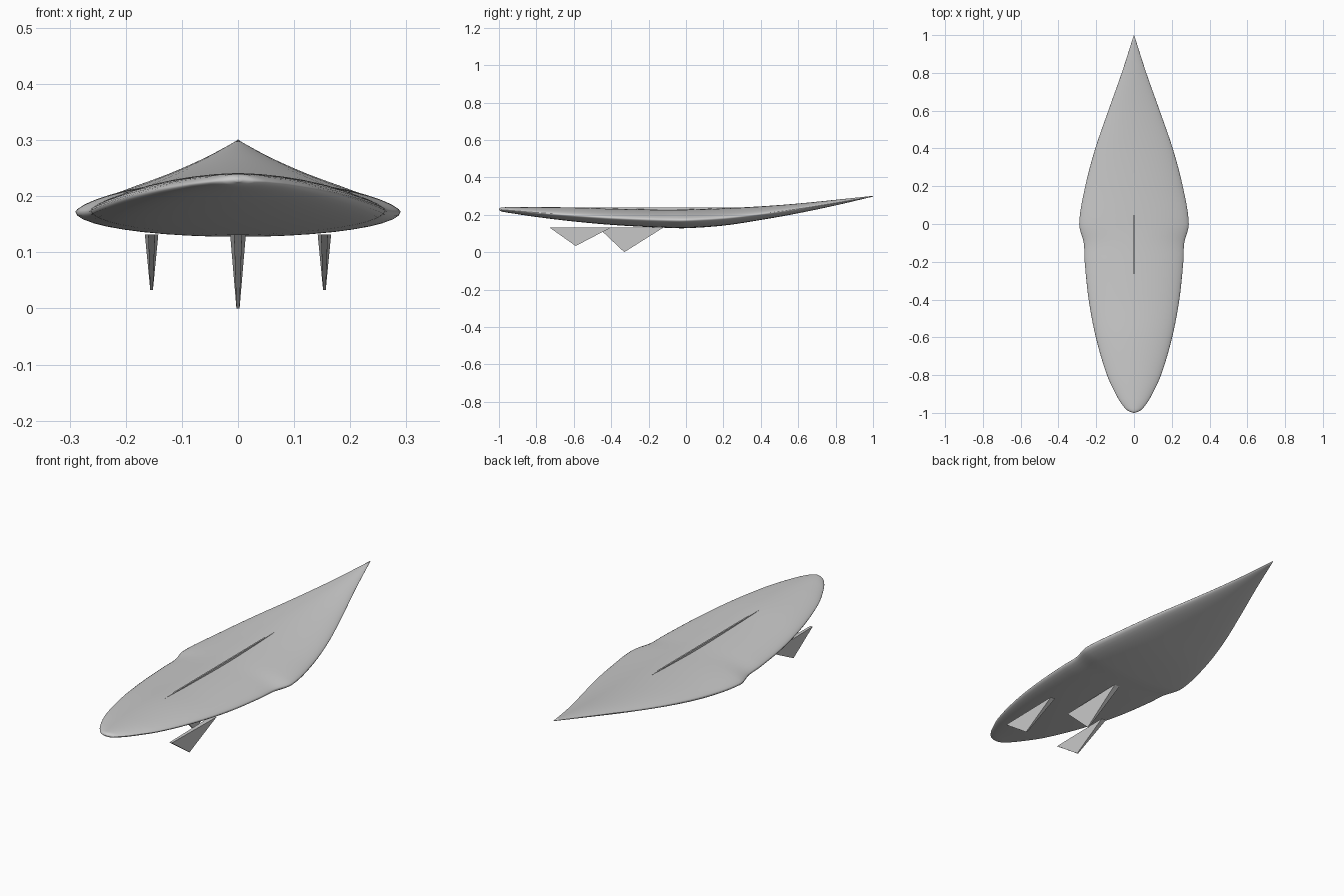
import bpy
import bmesh
from math import sin, cos, pi

cube = bpy.data.objects.get("Cube")
if cube:
    bpy.data.objects.remove(cube)

grey = bpy.data.materials.new("light grey")
grey.use_nodes = True
grey.diffuse_color = (0.6, 0.6, 0.6, 1)
grey.node_tree.nodes["Principled BSDF"].inputs["Base Color"].default_value = (0.6, 0.6, 0.6, 1)


def make_object(name, bm):
    bmesh.ops.recalc_face_normals(bm, faces=bm.faces)
    mesh = bpy.data.meshes.new(name)
    bm.to_mesh(mesh)
    bm.free()
    mesh.materials.append(grey)
    ob = bpy.data.objects.new(name, mesh)
    bpy.context.collection.objects.link(ob)
    return ob


# Stations along the board: y, half width, underside z, deck z
STATIONS = [
    (-1.0, 0.004, 0.226, 0.233), (-0.99, 0.03, 0.219, 0.238),
    (-0.97, 0.052, 0.214, 0.24), (-0.92, 0.086, 0.206, 0.241),
    (-0.8, 0.143, 0.188, 0.241), (-0.6, 0.202, 0.164, 0.239),
    (-0.4, 0.24, 0.146, 0.233), (-0.2, 0.261, 0.134, 0.229),
    (-0.1, 0.266, 0.13, 0.228), (0.0, 0.29, 0.128, 0.229),
    (0.2, 0.258, 0.142, 0.235), (0.4, 0.205, 0.172, 0.245),
    (0.6, 0.136, 0.208, 0.26), (0.8, 0.065, 0.25, 0.28),
    (1.0, 0.001, 0.297, 0.301),
]


def tangent(i, k):
    a, b = STATIONS[max(i - 1, 0)], STATIONS[min(i + 1, len(STATIONS) - 1)]
    return (b[k] - a[k]) / (b[0] - a[0])


def smooth_stations(steps):
    """Hermite interpolation between the stations."""
    for i in range(len(STATIONS) - 1):
        a, b = STATIONS[i], STATIONS[i + 1]
        d = b[0] - a[0]
        for s in range(steps):
            t = s / steps
            h = t * t * (3 - 2 * t)
            row = [a[0] + d * t]
            for k in (1, 2, 3):
                row.append(a[k] + (b[k] - a[k]) * h
                           + d * t * (1 - t) * ((1 - t) * tangent(i, k) - t * tangent(i + 1, k)))
            yield row
    yield STATIONS[-1]


# Board: lofted rounded sections with a soft crowned deck
SIDES = 40
bm = bmesh.new()
rings = []
for y, w, low, high in smooth_stations(6):
    rail = low + (high - low) * 0.44
    ring = []
    for j in range(SIDES):
        a = 2 * pi * j / SIDES
        s = sin(a)
        z = rail + (high - rail) * s ** 1.35 if s > 0 else rail + (rail - low) * s
        ring.append(bm.verts.new((w * cos(a), y, z)))
    rings.append(ring)
for r, q in zip(rings, rings[1:]):
    for j in range(SIDES):
        k = (j + 1) % SIDES
        bm.faces.new((r[j], r[k], q[k], q[j]))
bm.faces.new(rings[0])
bm.faces.new(rings[-1])
board = make_object("board", bm)
for p in board.data.polygons:
    p.use_smooth = True


# Straight stringer strip that shows where the deck dips
bm = bmesh.new()
bmesh.ops.create_cube(bm, size=1)
for v in bm.verts:
    v.co = (v.co.x * 0.007, v.co.y * 0.86 - 0.14, 0.23 + v.co.z * 0.016)
make_object("stringer", bm)


# Fins: triangular blades tapering down to a point
def fin(name, x, y_front, y_back, y_tip, z_tip, half):
    bm = bmesh.new()
    sides = []
    for s in (-1, 1):
        sides.append([bm.verts.new((x + s * half * f, y, z)) for f, y, z in
                      ((0.5, y_front, 0.132), (1, y_back, 0.132), (0.2, y_tip, z_tip))])
    bm.faces.new(sides[0])
    bm.faces.new(sides[1])
    for j in range(3):
        k = (j + 1) % 3
        bm.faces.new((sides[0][j], sides[0][k], sides[1][k], sides[1][j]))
    make_object(name, bm)


fin("centre_fin", 0, -0.47, -0.12, -0.33, 0.0, 0.014)
fin("left_fin", 0.154, -0.73, -0.4, -0.59, 0.033, 0.012)
fin("right_fin", -0.154, -0.73, -0.4, -0.59, 0.033, 0.012)
